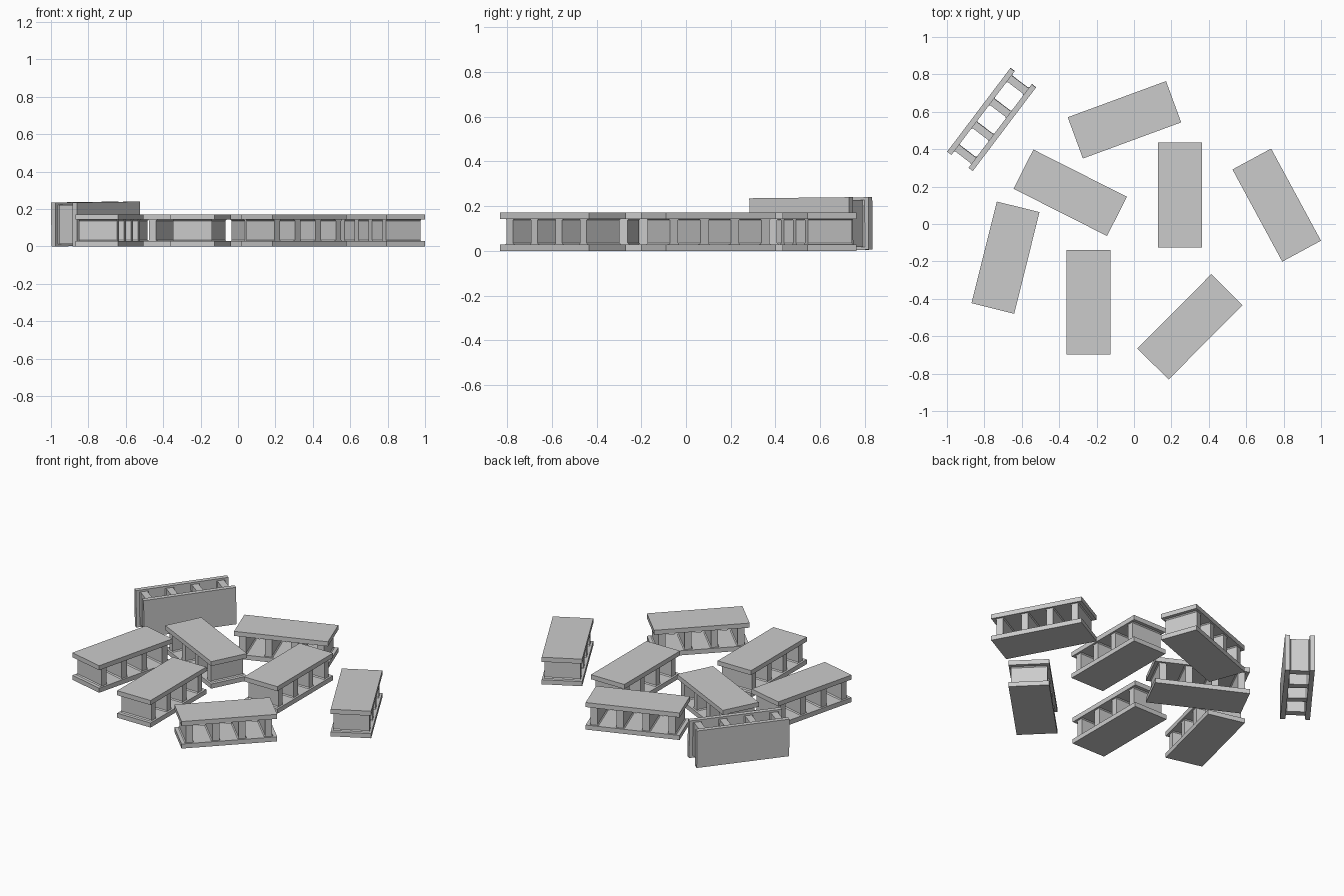
import bpy, bmesh
from math import radians
from mathutils import Matrix

if "Cube" in bpy.data.objects:
    bpy.data.objects.remove(bpy.data.objects["Cube"])

L, W, H = 0.56, 0.235, 0.172      # block length, width, height
PLATE = 0.029                     # face plate thickness
WEB, WEB_W = 0.041, 0.21          # web thickness and depth
FLARE = 0.006                     # small fillet where webs meet plates


def add_box(bm, size, center):
    m = Matrix.Translation(center) @ Matrix.Diagonal((*size, 1))
    bmesh.ops.create_cube(bm, size=1, matrix=m)


def add_web(bm, x):
    # web profile in xz, flared at both plates, extruded across the block
    a, h = WEB / 2, H / 2 - PLATE
    half = [(a + FLARE, -h), (a, -h + FLARE), (a, h - FLARE), (a + FLARE, h)]
    pts = half + [(-px, pz) for px, pz in reversed(half)]
    face = bm.faces.new([bm.verts.new((x + px, -WEB_W / 2, pz)) for px, pz in pts])
    ext = bmesh.ops.extrude_face_region(bm, geom=[face])
    bmesh.ops.translate(bm, vec=(0, WEB_W, 0),
                        verts=[v for v in ext["geom"] if isinstance(v, bmesh.types.BMVert)])


def block_mesh():
    bm = bmesh.new()
    for s in (-1, 1):
        add_box(bm, (L, W, PLATE), (0, 0, s * (H - PLATE) / 2))
    for i in range(4):
        add_web(bm, (i - 1.5) * 0.155)
    bmesh.ops.recalc_face_normals(bm, faces=bm.faces)
    me = bpy.data.meshes.new("hollow_block")
    bm.to_mesh(me)
    bm.free()
    return me


mesh = block_mesh()

# blocks lying flat: x, y, heading in degrees
flat = [(0.247, 0.155, 90), (-0.243, -0.419, 90), (-0.051, 0.557, 20.2),
        (-0.341, 0.167, -26.8), (-0.687, -0.18, 76), (0.299, -0.55, 45.2),
        (0.763, 0.101, -61.6)]
for i, (x, y, ang) in enumerate(flat):
    ob = bpy.data.objects.new(f"flat_block_{i + 1}", mesh)
    ob.matrix_world = Matrix.Translation((x, y, H / 2)) @ Matrix.Rotation(radians(ang), 4, 'Z')
    bpy.context.collection.objects.link(ob)

# one block standing on its side, very slightly tilted
ob = bpy.data.objects.new("standing_block", mesh)
ob.matrix_world = (Matrix.Translation((-0.761, 0.559, W / 2 + 0.0025))
                   @ Matrix.Rotation(radians(52.9), 4, 'Z')
                   @ Matrix.Rotation(radians(-0.5), 4, 'Y')
                   @ Matrix.Rotation(radians(90), 4, 'X'))
bpy.context.collection.objects.link(ob)
